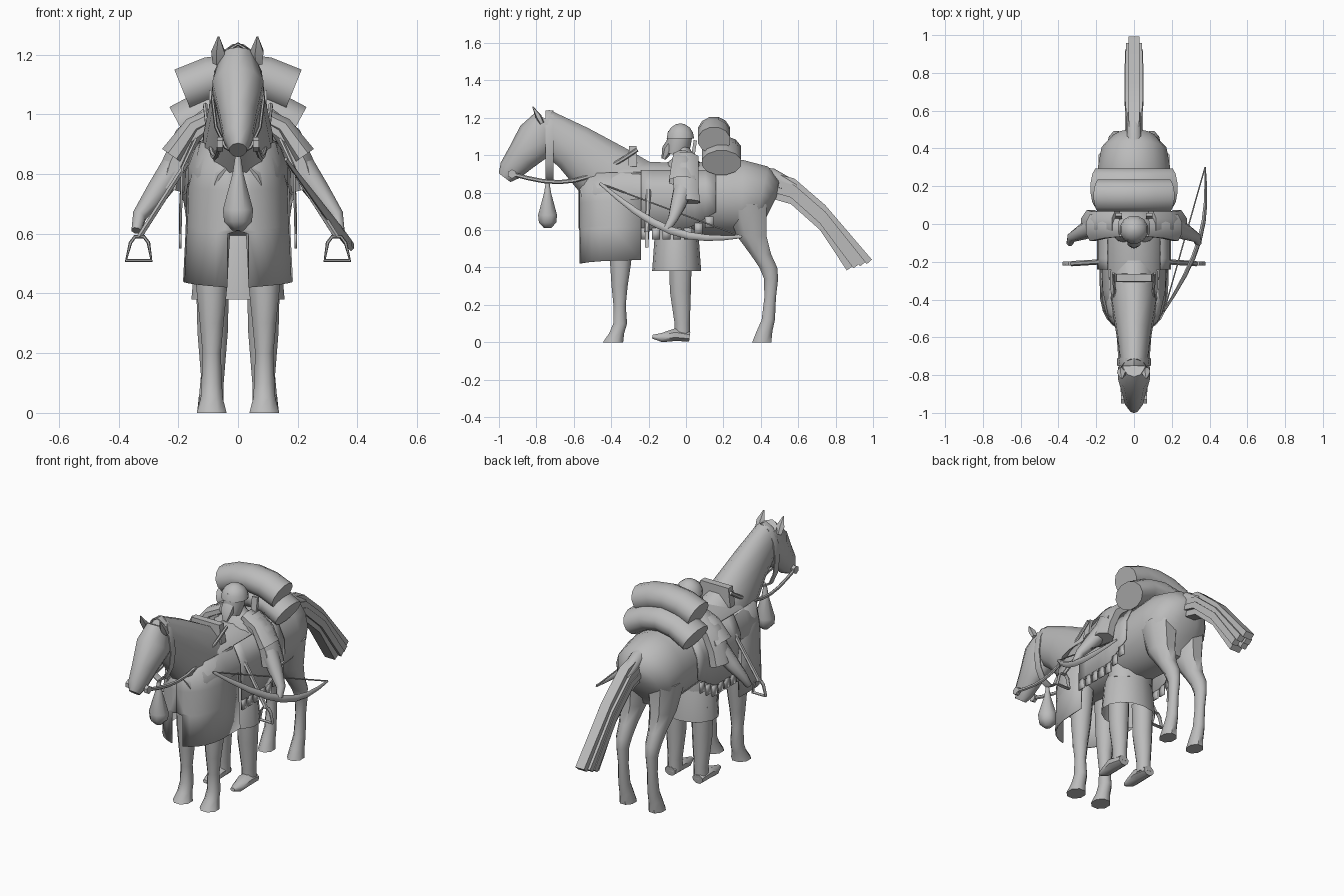
import bpy, bmesh
from math import sin, cos, pi, radians
from mathutils import Vector

if "Cube" in bpy.data.objects:
    bpy.data.objects.remove(bpy.data.objects["Cube"])

tone = 0.5
grey = bpy.data.materials.new("plain grey")
grey.use_nodes = True
grey.diffuse_color = (tone, tone, tone, 1)
grey.node_tree.nodes["Principled BSDF"].inputs["Base Color"].default_value = grey.diffuse_color
X_AXIS, Y_AXIS, DOWN = Vector((1, 0, 0)), Vector((0, 1, 0)), Vector((0, 0, -1))


def finish(name, mesh_data, thickness=0):
    bmesh.ops.recalc_face_normals(mesh_data, faces=mesh_data.faces)
    mesh = bpy.data.meshes.new(name)
    mesh_data.to_mesh(mesh)
    mesh_data.free()
    part = bpy.data.objects.new(name, mesh)
    bpy.context.collection.objects.link(part)
    mesh.materials.append(grey)
    if thickness:
        modifier = part.modifiers.new("thickness", 'SOLIDIFY')
        modifier.thickness = thickness
        modifier.offset = 0
    bpy.ops.object.select_all(action='DESELECT')
    part.select_set(True)
    bpy.context.view_layer.objects.active = part
    bpy.ops.object.shade_smooth_by_angle(angle=radians(50))


def loft(name, points, sizes, ratio=1, sides=10, across=X_AXIS, closed=False, open_ends=False, level=False):
    """Oval rings along a path; ratio is ring depth over ring width, level keeps rings flat."""
    mesh_data = bmesh.new()
    path = [Vector(point) for point in points]
    count = len(path)
    rings = []
    for i, (centre, size) in enumerate(zip(path, sizes)):
        if level:
            tangent = DOWN.copy()
        elif closed:
            tangent = path[(i + 1) % count] - path[i - 1]
        else:
            tangent = path[min(i + 1, count - 1)] - path[max(i - 1, 0)]
        tangent.normalize()
        wide = (across - tangent * across.dot(tangent)).normalized() * size
        deep = tangent.cross(wide) * ratio
        turns = [2 * pi * (k + 0.5) / sides for k in range(sides)]
        rings.append([mesh_data.verts.new(centre + wide * cos(a) + deep * sin(a)) for a in turns])
    following = rings[1:] + rings[:1] if closed else rings[1:]
    for ring, after in zip(rings, following):
        for k in range(sides):
            n = (k + 1) % sides
            mesh_data.faces.new((ring[k], ring[n], after[n], after[k]))
    if not (closed or open_ends):
        mesh_data.faces.new(rings[0])
        mesh_data.faces.new(rings[-1])
    finish(name, mesh_data)


def profile(name, rings, x=0, **options):
    """Loft whose (y, z, half width) rings lie in one lengthwise plane."""
    loft(name, [(x, y, z) for y, z, size in rings], [size for y, z, size in rings], **options)


def tube(name, points, radius, **options):
    loft(name, points, [radius] * len(points), sides=6, **options)


def sheet(name, rows):
    mesh_data = bmesh.new()
    grid = [[mesh_data.verts.new(point) for point in row] for row in rows]
    for row, below in zip(grid, grid[1:]):
        for k in range(len(row) - 1):
            mesh_data.faces.new((row[k], row[k + 1], below[k + 1], below[k]))
    finish(name, mesh_data, thickness=0.008)


def steps(count):
    return [i / count for i in range(count + 1)]


def cloth_edge(y):
    """Height of the saddle cloth's lower edge, rising to the rear."""
    return 0.6 + max(0, y) * 0.6


def chest_row(side, z, scale, start):
    """Half of a rounded square outline around the chest."""
    row = []
    for t in steps(6):
        turn = start + (pi / 2 - start) * t
        reach = max(0, cos(turn)) ** 0.5
        row.append((side * scale * 0.18 * sin(turn), -0.24 - 0.33 * reach, z + 0.02 * t))
    return row


# Horse body, neck and head
profile("horse_body", [(-.55, .75, .08), (-.48, .77, .14), (-.35, .79, .17), (0, .77, .18), (.3, .77, .195),
                       (.4, .76, .175), (.44, .74, .13), (.46, .73, .06)], ratio=1.07, sides=16)
profile("horse_neck", [(-.25, .78, .13), (-.43, .9, .12), (-.6, 1.04, .09), (-.77, 1.15, .07)], ratio=1.5, sides=12)
profile("horse_head", [(-.74, 1.19, .06), (-.79, 1.09, .09), (-.88, .99, .065), (-.94, .92, .05),
                       (-.97, .88, .03)], ratio=1.3)
profile("tail_root", [(.38, .89, .05), (.46, .89, .04), (.58, .82, .04)])

for side, label in ((1, "left"), (-1, "right")):
    # Horse ears and legs
    profile(label + "_ear", [(-.77, 1.17, .02), (-.79, 1.21, .025), (-.82, 1.26, .003)], x=side * .065,
            ratio=.7, sides=5)
    profile(label + "_front_leg", [(-.34, .66, .07), (-.35, .42, .056), (-.355, .3, .043), (-.355, .2, .033),
                                   (-.352, .1, .037), (-.37, .05, .04), (-.39, 0, .054)], x=side * .088,
            ratio=1.08, sides=8, level=True)
    profile(label + "_hind_leg", [(.32, .74, .1), (.35, .57, .072), (.4, .47, .05), (.44, .4, .043),
                                  (.455, .34, .034), (.45, .24, .028), (.44, .12, .032), (.42, .06, .038),
                                  (.405, 0, .046)], x=side * .095, ratio=1.2, sides=8, level=True)

    # Tail strands, shorter ones lower down
    for strand, spread in enumerate((.01, .025, .03, .015)):
        drop = strand * .035
        profile(label + "_tail_strand", [(.42, .9 - drop, .022), (.57, .86 - drop, .026), (.73, .72 - drop, .028),
                                         (.98 - drop, .43 - drop / 3, .026)], x=side * spread, sides=4)

    # Chest cloth, slit below the front
    sheet(label + "_chest_cloth", [chest_row(side, .89, .7, 0), chest_row(side, .74, .93, 0),
                                   chest_row(side, .61, .95, 0), chest_row(side, .6, .95, .2),
                                   chest_row(side, .42, 1, .2)])

    # Saddle cloth with a row of tabs
    lengthwise = [.4 * t - .24 for t in steps(7)]
    sheet(label + "_saddle_cloth", [[(side * .14, y, .92) for y in lengthwise],
                                    [(side * .187, y, .82) for y in lengthwise],
                                    [(side * .193, y, cloth_edge(y)) for y in lengthwise]])
    for y in lengthwise[:-1]:
        top = cloth_edge(y) + .01
        sheet(label + "_cloth_tab", [[(side * .193, y, z), (side * .193, y + .043, z)] for z in (top, top - .06)])

    # Rein and bit
    tube(label + "_rein", [(side * (.06 + .05 * t), .67 * t - .93, .9 + .13 * t - .1 * sin(pi * t))
                           for t in steps(8)], .008, ratio=1.4)
    tube(label + "_bit_ring", [(side * x, -.93, .9) for x in (.05, .07)], .024, across=Y_AXIS)

    # Stirrup and its strap
    tube(label + "_stirrup_strap", [(side * .17, -.2, .84), (side * .33, -.21, .59)], .01, ratio=1.4)
    tube(label + "_stirrup", [(side * x, -.21, z) for x, z in ((.3, .57), (.315, .59), (.345, .59), (.36, .57),
                                                               (.375, .51), (.29, .51))],
         .012, ratio=.5, across=Y_AXIS, closed=True)

    # Rider legs and boots
    profile(label + "_rider_leg", [(-.03, .46, .06), (-.03, .27, .055), (-.02, .1, .04), (-.02, .03, .04)],
            x=side * .085, ratio=1.1, sides=8)
    profile(label + "_boot", [(.02, .03, .035), (-.06, .04, .045), (-.13, .025, .033), (-.18, .03, .013)],
            x=side * .09, ratio=.8, sides=8)

    # Rider sleeve, shoulder flap and forearm
    loft(label + "_sleeve", [(side * x, 0, z) for x, z in ((.09, .98), (.17, .92), (.21, .83), (.23, .75))],
         [.05, .05, .05, .055], ratio=1.45, sides=8)
    loft(label + "_shoulder_flap", [(side * x, -.02, z) for x, z in ((.07, 1), (.15, .96), (.22, .86))],
         [.03, .035, .045], ratio=1.7, sides=8, open_ends=True)
    loft(label + "_forearm", [(side * x, y, z) for x, y, z in ((.2, -.01, .84), (.27, -.04, .74), (.33, -.07, .66),
                                                               (.34, -.1, .61))],
         [.05, .04, .025, .018], ratio=1.1, sides=8)
    loft(label + "_back_bar", [(side * .08, .03, .95), (side * .08, .05, 1.08)], [.025, .025], ratio=.5, sides=4)

# Saddle pommel
profile("saddle_pommel", [(-.285, .94, .15), (-.285, 1.05, .13)], ratio=.22, sides=4)

# Throat band and hanging tassel
around = [2 * pi * t for t in steps(12)[:-1]]
tube("throat_band", [(.085 * sin(a), -.73, 1.05 + .185 * cos(a)) for a in around], .025, ratio=.25,
     across=Y_AXIS, closed=True)
profile("throat_tassel", [(-.74, .86, .01), (-.74, .8, .02), (-.74, .68, .055), (-.74, .64, .05), (-.74, .61, .02)],
        sides=8)

# Rider torso, skirt and head
profile("rider_torso", [(-.03, .56, .14), (-.01, .95, .14), (-.01, 1, .07), (-.02, 1.04, .05)], ratio=.7)
profile("rider_skirt", [(-.05, .62, .12), (-.05, .55, .145), (-.05, .38, .16)], ratio=.82, sides=14, open_ends=True)
profile("rider_face", [(-.06, 1, .045), (-.04, 1.06, .06), (-.03, 1.12, .06)], ratio=1.1)
profile("rider_beard", [(-.07, 1.07, .04), (-.1, 1.03, .038), (-.12, .98, .015)], ratio=.8, sides=6)
profile("rider_helmet", [(-.03, 1.09 + .08 * sin(a), .076 * cos(a)) for a in (0, .4, .8, 1.2, 1.5)], sides=12)

# Two bedrolls bent over the back
for name, y, half_span, crown, sag, radius, ratio in (("upper_bedroll", .15, .185, 1.13, .05, .088, .88),
                                                      ("lower_bedroll", .19, .195, 1.03, .07, .108, .7)):
    bend = [2 * t - 1 for t in steps(4)]
    loft(name, [(half_span * u, y, crown - sag * u * u) for u in bend], [radius] * len(bend), ratio=ratio, sides=12,
         across=Y_AXIS)

# Bow and string
tip, tail = Vector((.16, -.46, .85)), Vector((.376, .3, .565))
bulge = Vector((.08, 0, -.11))
loft("bow_limb", [tip.lerp(tail, t) + bulge * sin(pi * t) for t in steps(8)],
     [.005 + .008 * sin(pi * t) for t in steps(8)], ratio=1.6, sides=6)
tube("bow_string", [tip, tail], .004)
